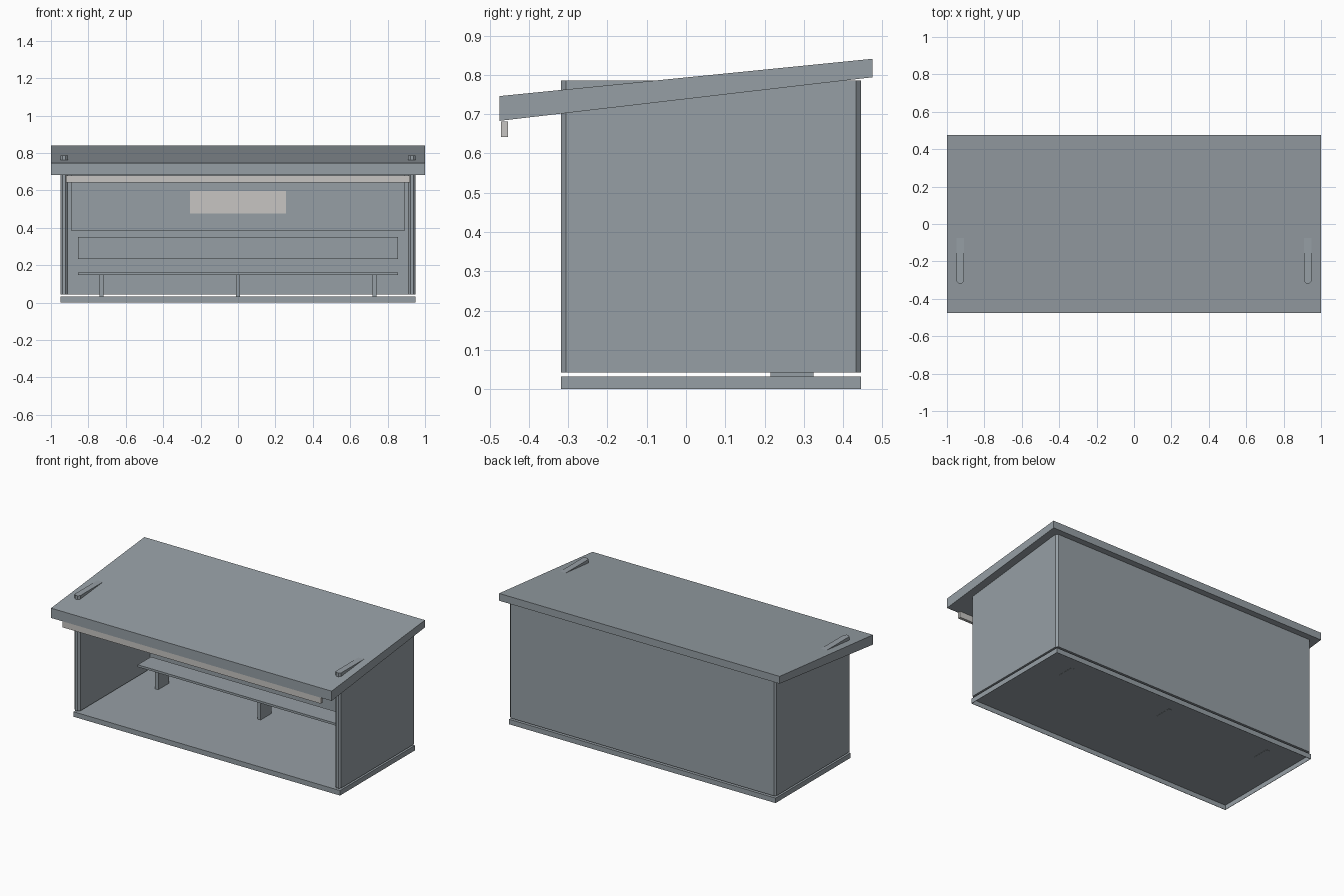
import bpy
import bmesh

if "Cube" in bpy.data.objects:
    bpy.data.objects.remove(bpy.data.objects["Cube"], do_unlink=True)


def material(name, colour):
    mat = bpy.data.materials.new(name)
    mat.use_nodes = True
    mat.diffuse_color = colour
    mat.node_tree.nodes["Principled BSDF"].inputs["Base Color"].default_value = colour
    return mat


GREY = material("blue grey metal", (0.305, 0.345, 0.375, 1))
PALE = material("pale warm grey", (0.57, 0.56, 0.54, 1))


def prism(name, outline, vector, mat=GREY):
    """Extrude a closed outline of 3D points along a vector."""
    bm = bmesh.new()
    face = bm.faces.new([bm.verts.new(p) for p in outline])
    result = bmesh.ops.extrude_face_region(bm, geom=[face])
    moved = [v for v in result["geom"] if isinstance(v, bmesh.types.BMVert)]
    bmesh.ops.translate(bm, verts=moved, vec=vector)
    bmesh.ops.recalc_face_normals(bm, faces=bm.faces)
    mesh = bpy.data.meshes.new(name)
    bm.to_mesh(mesh)
    bm.free()
    mesh.materials.append(mat)
    obj = bpy.data.objects.new(name, mesh)
    bpy.context.collection.objects.link(obj)
    return obj


def box(name, xs, ys, zs, mat=GREY):
    (x0, x1), (y0, y1), (z0, z1) = xs, ys, zs
    outline = [(x0, y0, z0), (x1, y0, z0), (x1, y1, z0), (x0, y1, z0)]
    return prism(name, outline, (0, 0, z1 - z0), mat)


def chamfered_wall(name, x, half, y0, y1, cut, z0, z1):
    """Upright slab whose four vertical corners are cut off."""
    a, b = x - half, x + half
    outline = [(a + cut, y0), (b - cut, y0), (b, y0 + cut), (b, y1 - cut),
               (b - cut, y1), (a + cut, y1), (a, y1 - cut), (a, y0 + cut)]
    return prism(name, [(px, py, z0) for px, py in outline], (0, 0, z1 - z0))


def open_below(obj, thickness):
    """Turn a solid box into a thin tray that is open underneath."""
    bm = bmesh.new()
    bm.from_mesh(obj.data)
    bottom = [f for f in bm.faces if f.normal.z < -0.9]
    bmesh.ops.delete(bm, geom=bottom, context="FACES_ONLY")
    bm.to_mesh(obj.data)
    bm.free()
    shell = obj.modifiers.new("sheet thickness", "SOLIDIFY")
    shell.thickness = thickness
    shell.offset = -1


# Folded sheet floor and walls, raised slightly above it
floor = box("floor_tray", (-0.95, 0.95), (-0.318, 0.445), (0, 0.032))
open_below(floor, 0.003)
for side, x in (("left", 0.93), ("right", -0.93)):
    chamfered_wall(side + "_wall", x, 0.02, -0.318, 0.445, 0.012, 0.043, 0.786)
box("back_wall", (-0.937, 0.937), (0.405, 0.445), (0.043, 0.786))

# Sloping tapered roof
prism("roof", [(-1, -0.475, 0.683), (-1, 0.475, 0.794),
               (-1, 0.475, 0.841), (-1, -0.475, 0.746)], (2, 0, 0))

# Pale rail hanging below the front of the roof
box("front_rail", (-0.92, 0.92), (-0.471, -0.453), (0.642, 0.681), PALE)

# Display panel and pale plate on the back wall
box("display_panel", (-0.89, 0.89), (0.385, 0.41), (0.383, 0.75))
box("pale_plate", (-0.257, 0.257), (0.377, 0.385), (0.476, 0.598), PALE)

# Bench with backrest and three legs
box("bench_seat", (-0.855, 0.855), (0.2, 0.335), (0.148, 0.162))
box("bench_backrest", (-0.855, 0.855), (0.37, 0.395), (0.233, 0.35))
for label, x in (("right", -0.73), ("middle", 0), ("left", 0.73)):
    box(label + "_bench_leg", (x - 0.011, x + 0.011), (0.215, 0.325), (0.029, 0.15))
